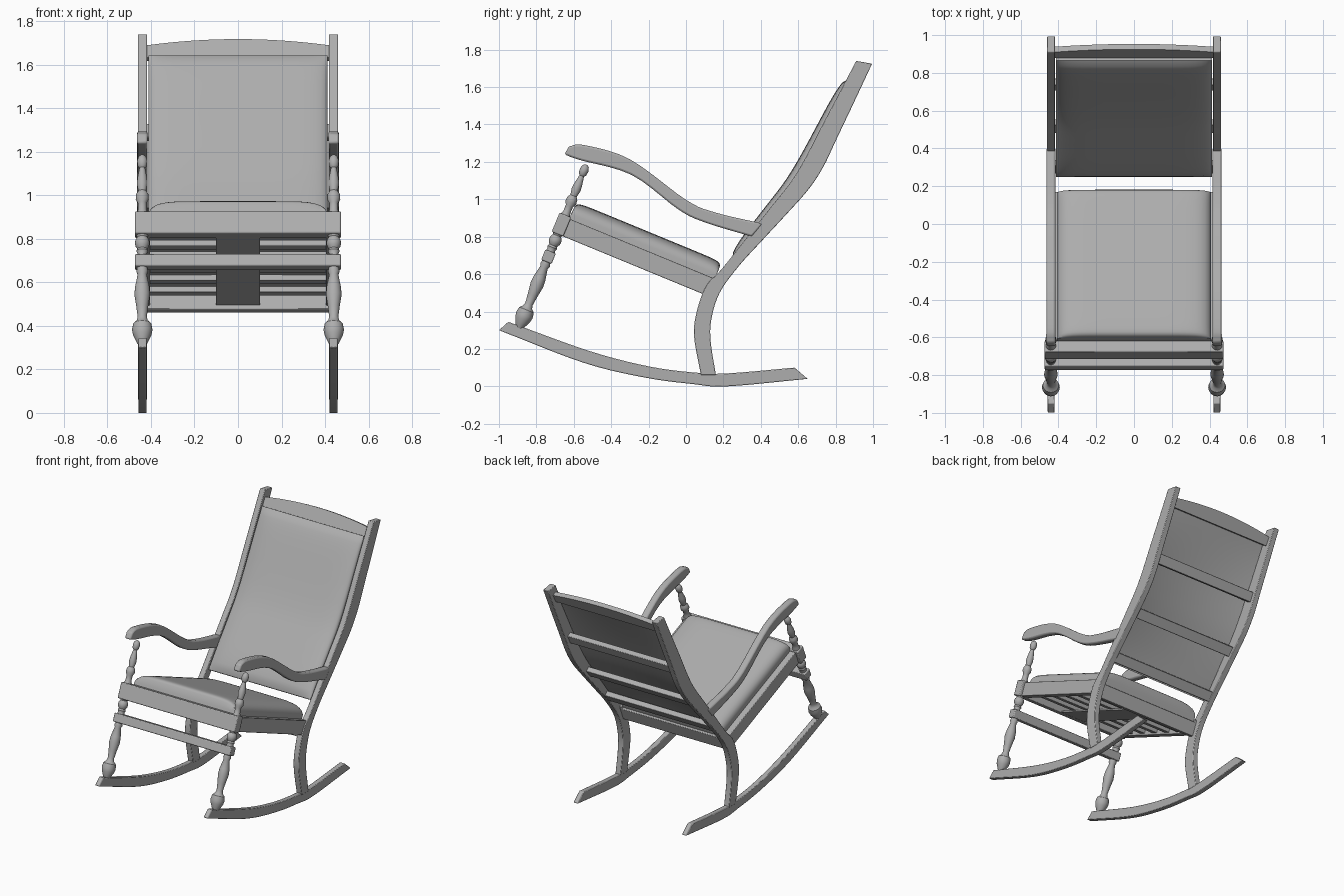
import bpy, bmesh, math
from mathutils import Vector

if "Cube" in bpy.data.objects:
    bpy.data.objects.remove(bpy.data.objects["Cube"])

TILT = math.radians(22.4)
C, S = math.cos(TILT), math.sin(TILT)

# Dark grey finish shared by every part
GREY = bpy.data.materials.new("dark_grey")
GREY.diffuse_color = (.42, .42, .42, 1)
GREY.use_nodes = True
GREY.node_tree.nodes["Principled BSDF"].inputs["Base Color"].default_value = GREY.diffuse_color


def seat_pt(u, v):
    """Seat frame (u backwards, v up along the leg) to world (y, z)."""
    return (-0.885 + u * C + v * S, 0.33 - u * S + v * C)


def finish(name, bm):
    bmesh.ops.recalc_face_normals(bm, faces=bm.faces)
    me = bpy.data.meshes.new(name)
    bm.to_mesh(me)
    bm.free()
    me.materials.append(GREY)
    ob = bpy.data.objects.new(name, me)
    bpy.context.collection.objects.link(ob)
    return ob


def curve(pts, n=5):
    """Catmull-Rom curve through 2D points."""
    p = [Vector(q) for q in pts]
    p = [2 * p[0] - p[1]] + p + [2 * p[-1] - p[-2]]
    out = []
    for a, b, c, d in zip(p, p[1:], p[2:], p[3:]):
        for k in range(n):
            t = k / n
            out.append(0.5 * (2 * b + (c - a) * t + (2 * a - 5 * b + 4 * c - d) * t * t
                              + (3 * b - a - 3 * c + d) * t ** 3))
    return out + [p[-2]]


def prism(name, edge_a, edge_b, x0, x1, bevel=0.004):
    """Strip between two side-view edges, extruded along x."""
    bm = bmesh.new()
    rows = [[bm.verts.new((x, q[0], q[1])) for x, q in ((x0, a), (x1, a), (x1, b), (x0, b))]
            for a, b in zip(edge_a, edge_b)]
    for r, s in zip(rows, rows[1:]):
        for i in range(4):
            j = (i + 1) % 4
            bm.faces.new((r[i], r[j], s[j], s[i]))
    bm.faces.new(rows[0])
    bm.faces.new(rows[-1])
    ob = finish(name, bm)
    if bevel:
        m = ob.modifiers.new("bevel", 'BEVEL')
        m.width, m.segments, m.limit_method = bevel, 2, 'ANGLE'
        m.angle_limit = math.radians(40)
    return ob


def seat_box(name, x0, x1, u0, u1, v0, v1, bevel=0.004):
    return prism(name, [seat_pt(u0, v0), seat_pt(u1, v0)],
                 [seat_pt(u0, v1), seat_pt(u1, v1)], x0, x1, bevel)


def lathe(name, x, profile, seg=24):
    """Turned part about the tilted leg axis."""
    bm = bmesh.new()
    rings = []
    for v, r in profile:
        ring = []
        for k in range(seg):
            a = 2 * math.pi * k / seg
            y, z = seat_pt(r * math.sin(a), v)
            ring.append(bm.verts.new((x + r * math.cos(a), y, z)))
        rings.append(ring)
    for r, s in zip(rings, rings[1:]):
        for i in range(seg):
            j = (i + 1) % seg
            bm.faces.new((r[i], r[j], s[j], s[i]))
    bm.faces.new(rings[0])
    bm.faces.new(rings[-1])
    return finish(name, bm)


def cushion(name, path, half, back, edge, crown, hollow=0, nx=24):
    """Padded panel along a side-view path, domed in front; hollow domes its back too."""
    bm = bmesh.new()
    n = len(path) - 1
    top, low = [], []
    for i, p in enumerate(path):
        d = (Vector(path[min(i + 1, n)]) - Vector(path[max(i - 1, 0)])).normalized()
        nrm = Vector((-d.y, d.x))
        s = 2 * i / n - 1
        rt, rl = [], []
        for j in range(nx + 1):
            t = math.sin(math.pi / 2 * (2 * j / nx - 1))
            dome = math.sqrt(max(0, (1 - abs(s) ** 8) * (1 - abs(t) ** 8)))
            bowl = (1 - s * s) * (1 - t * t)
            a = Vector(p) + nrm * (edge + crown * dome)
            b = Vector(p) - nrm * (back - hollow * bowl)
            rt.append(bm.verts.new((half * t, a.x, a.y)))
            rl.append(bm.verts.new((half * t, b.x, b.y)))
        top.append(rt)
        low.append(rl)
    for i in range(n):
        for g in (top, low):
            for j in range(nx):
                bm.faces.new((g[i][j], g[i][j + 1], g[i + 1][j + 1], g[i + 1][j]))
        for j in (0, nx):
            bm.faces.new((top[i][j], top[i + 1][j], low[i + 1][j], low[i][j]))
    for i in (0, n):
        for j in range(nx):
            bm.faces.new((top[i][j], top[i][j + 1], low[i][j + 1], low[i][j]))
    return finish(name, bm)


# Side-view outlines (y, z)
rocker_top = curve([(-.95, .345), (-.51, .187), (-.19, .105), (.07, .072), (.23, .07), (.58, .10)])
rocker_low = curve([(-1, .30), (-.55, .127), (-.22, .047), (.04, .012), (.22, 0), (.65, .04)])
post_front = curve([(.08, .06), (.043, .27), (.06, .41), (.11, .54), (.19, .626), (.33, .802),
                    (.455, .96), (.56, 1.092), (.635, 1.215), (.715, 1.37), (.81, 1.55), (.91, 1.74)])
post_back = curve([(.16, .06), (.132, .24), (.136, .36), (.18, .50), (.28, .64), (.41, .783),
                   (.535, .918), (.655, 1.053), (.735, 1.175), (.805, 1.322), (.90, 1.522), (.995, 1.725)])
arm_top = curve([(-.626, 1.283), (-.545, 1.29), (-.30, 1.214), (.0, .997), (.155, .93), (.41, .87)])
arm_low = curve([(-.65, 1.24), (-.567, 1.21), (-.29, 1.13), (-.04, .945), (.10, .877), (.353, .80)])

# Turned leg: (height along leg, radius)
turning = [(-.02, .018), (0, .028), (.03, .042), (.055, .047), (.085, .042), (.1, .026), (.12, .021),
           (.17, .027), (.23, .036), (.27, .033), (.33, .021), (.345, .027), (.36, .024), (.425, .024),
           (.435, .022), (.447, .027), (.458, .022), (.472, .031), (.488, .034), (.502, .031),
           (.515, .023), (.525, .028), (.63, .028),
           (.65, .02), (.685, .02), (.705, .03), (.73, .028), (.745, .018), (.78, .025), (.81, .022),
           (.86, .013), (.87, .021), (.895, .024), (.915, .018), (.925, .006)]

# Parts on both sides
for side, sx in (("left", -1), ("right", 1)):
    prism(side + "_rocker", rocker_top, rocker_low, sx * .42, sx * .457)
    prism(side + "_back_post", post_front, post_back, sx * .418, sx * .46)
    prism(side + "_armrest", arm_top, arm_low, sx * .415, sx * .464, .01)
    lathe(side + "_front_leg", sx * .44, turning)
    seat_box(side + "_seat_rail", sx * .405, sx * .452, .02, .885, .523, .623)

# Front apron, front stretcher and rear seat rail
seat_box("front_apron", -.473, .473, -.035, .032, .523, .633, .006)
seat_box("front_stretcher", -.473, .473, -.03, .03, .363, .423, .006)
seat_box("rear_seat_rail", -.42, .42, .84, .885, .505, .605)

# Slats and centre strap under the seat
for i in range(5):
    u = .17 + .14 * i
    seat_box("seat_slat_%d" % (i + 1), -.415, .415, u - .025, u + .025, .535, .565)
seat_box("centre_strap", -.1, .1, .02, .86, .525, .535, 0)

# Seat cushion
cushion("seat_cushion", [seat_pt(.447 - .422 * math.cos(math.pi * k / 30), .6) for k in range(31)],
        .408, 0, .05, .07)

# Back panel following the post line
back_line = curve([(.25, .68), (.345, .803), (.445, .93), (.545, 1.06), (.613, 1.165),
                   (.675, 1.275), (.735, 1.387), (.80, 1.51), (.868, 1.64)])
cushion("back_panel", back_line, .412, .012, .003, .032, .03)

# Cross slats behind the back panel
for i, (y, z, dy, dz) in enumerate([(.735, 1.29, .45, .89), (.515, .96, .65, .76), (.30, .70, .64, .77)]):
    d, nv, c = Vector((dy, dz)), Vector((dz, -dy)), Vector((y, z))
    lo, hi = c - d * .036, c + d * .036
    prism("back_slat_%d" % (i + 1), [lo - nv * .016, hi - nv * .016],
          [lo + nv * .022, hi + nv * .022], -.425, .425)

# Arched crest rail
bm = bmesh.new()
d, nv = Vector((.464, .886)), Vector((.886, -.464))
base = Vector((.88, 1.632))
rows = []
for k in range(17):
    t = k / 8 - 1
    h = (.06 + .03 * (1 - t * t)) / .93
    q = [base, base + d * h, base + d * h + nv * .032, base + nv * .032]
    rows.append([bm.verts.new((.42 * t, p.x, p.y)) for p in q])
for r, s in zip(rows, rows[1:]):
    for i in range(4):
        bm.faces.new((r[i], r[(i + 1) % 4], s[(i + 1) % 4], s[i]))
bm.faces.new(rows[0])
bm.faces.new(rows[-1])
finish("crest_rail", bm)

# Smooth shading with crisp edges
for ob in bpy.data.objects:
    ob.select_set(True)
    bpy.context.view_layer.objects.active = ob
bpy.ops.object.shade_smooth_by_angle(angle=math.radians(35))
